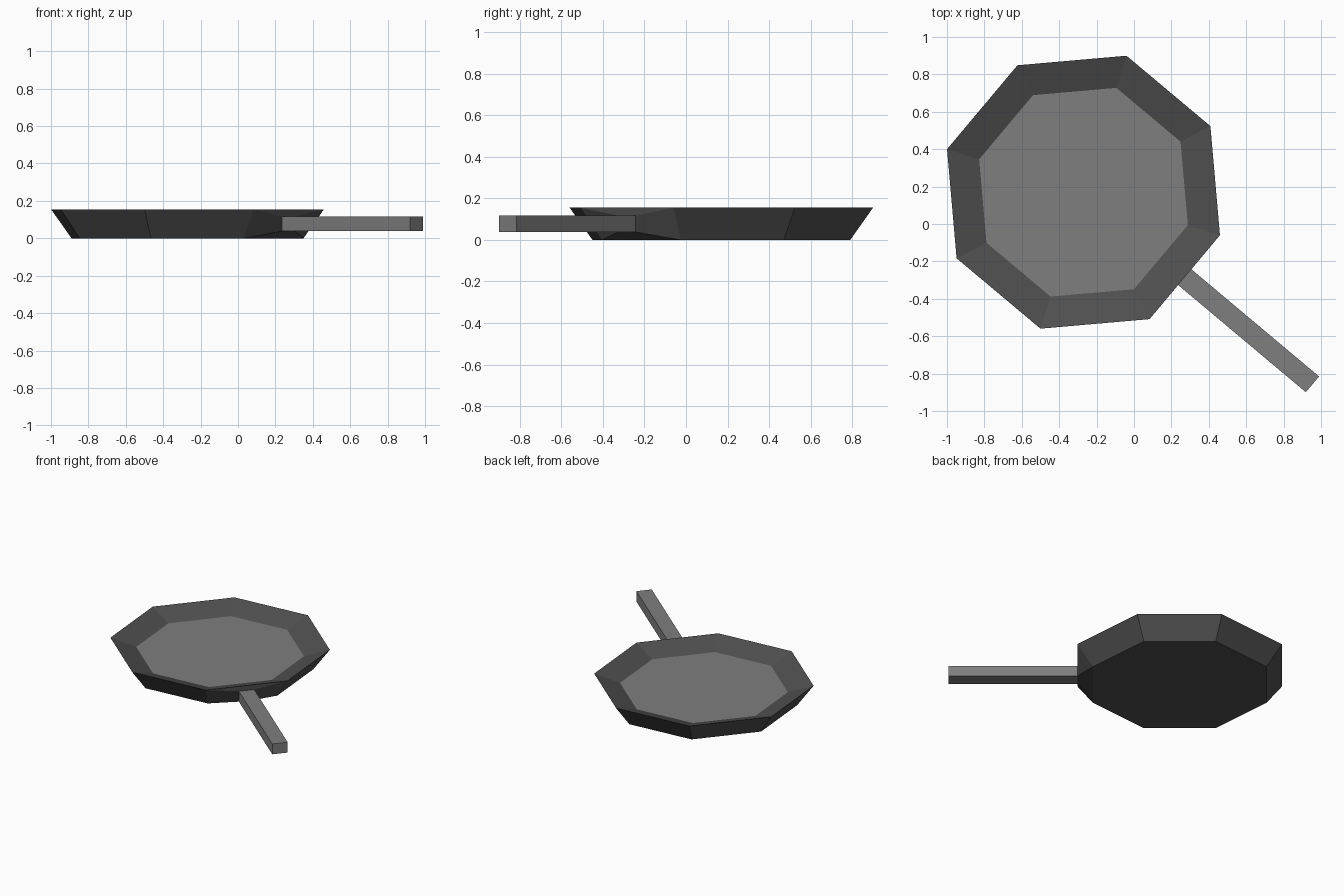
import bpy, bmesh, math

if "Cube" in bpy.data.objects:
    bpy.data.objects.remove(bpy.data.objects["Cube"])

CX, CY = -0.27, 0.17            # pan centre
AIM = math.radians(-40)         # handle direction
SIDES = 8


def material(name, v):
    m = bpy.data.materials.new(name)
    m.diffuse_color = (v, v, v, 1)
    m.use_nodes = True
    m.node_tree.nodes["Principled BSDF"].inputs["Base Color"].default_value = m.diffuse_color
    return m


dark = material("dark iron", 0.08)
light = material("light iron", 0.21)


def along(d, side, z):
    """Point at distance d along the handle axis, offset sideways."""
    return (CX + d * math.cos(AIM) - side * math.sin(AIM),
            CY + d * math.sin(AIM) + side * math.cos(AIM), z)


def finish(bm, name, mats):
    mesh = bpy.data.meshes.new(name)
    bmesh.ops.recalc_face_normals(bm, faces=bm.faces)
    bm.to_mesh(mesh)
    bm.free()
    for m in mats:
        mesh.materials.append(m)
    bpy.context.collection.objects.link(bpy.data.objects.new(name, mesh))


START, END, HALF, Z0, Z1 = 0.706, 1.598, 0.055, 0.038, 0.117


def section(bm, d):
    return [bm.verts.new(along(d, s * HALF, z))
            for s, z in ((-1, Z0), (1, Z0), (1, Z1), (-1, Z1))]


def bridge(bm, a, b):
    for i in range(4):
        j = (i + 1) % 4
        bm.faces.new((a[i], a[j], b[j], b[i]))


# pan: underside, flared wall, sloped inner wall, raised floor
bm = bmesh.new()
rings = []
for r, z in ((0.65, 0), (0.765, 0.155), (0.585, 0.095)):
    ring = []
    for i in range(SIDES):
        a = AIM + (i - 0.5) * 2 * math.pi / SIDES
        ring.append(bm.verts.new((CX + r * math.cos(a), CY + r * math.sin(a), z)))
    rings.append(ring)
bm.faces.new(rings[0])
bm.faces.new(rings[2]).material_index = 1
for k in range(2):
    lo, hi = rings[k], rings[k + 1]
    for i in range(SIDES):
        j = (i + 1) % SIDES
        if k == 0 and i == 0:
            # handle socket: this wall narrows to the handle section
            socket = section(bm, START)
            bridge(bm, [lo[0], lo[1], hi[1], hi[0]], socket)
            bm.faces.new(socket)
        else:
            bm.faces.new((lo[i], lo[j], hi[j], hi[i]))
finish(bm, "pan", [dark, light])

# handle: straight bar
bm = bmesh.new()
a, b = section(bm, START), section(bm, END)
bridge(bm, a, b)
bm.faces.new(a)
bm.faces.new(b)
finish(bm, "handle", [light])
